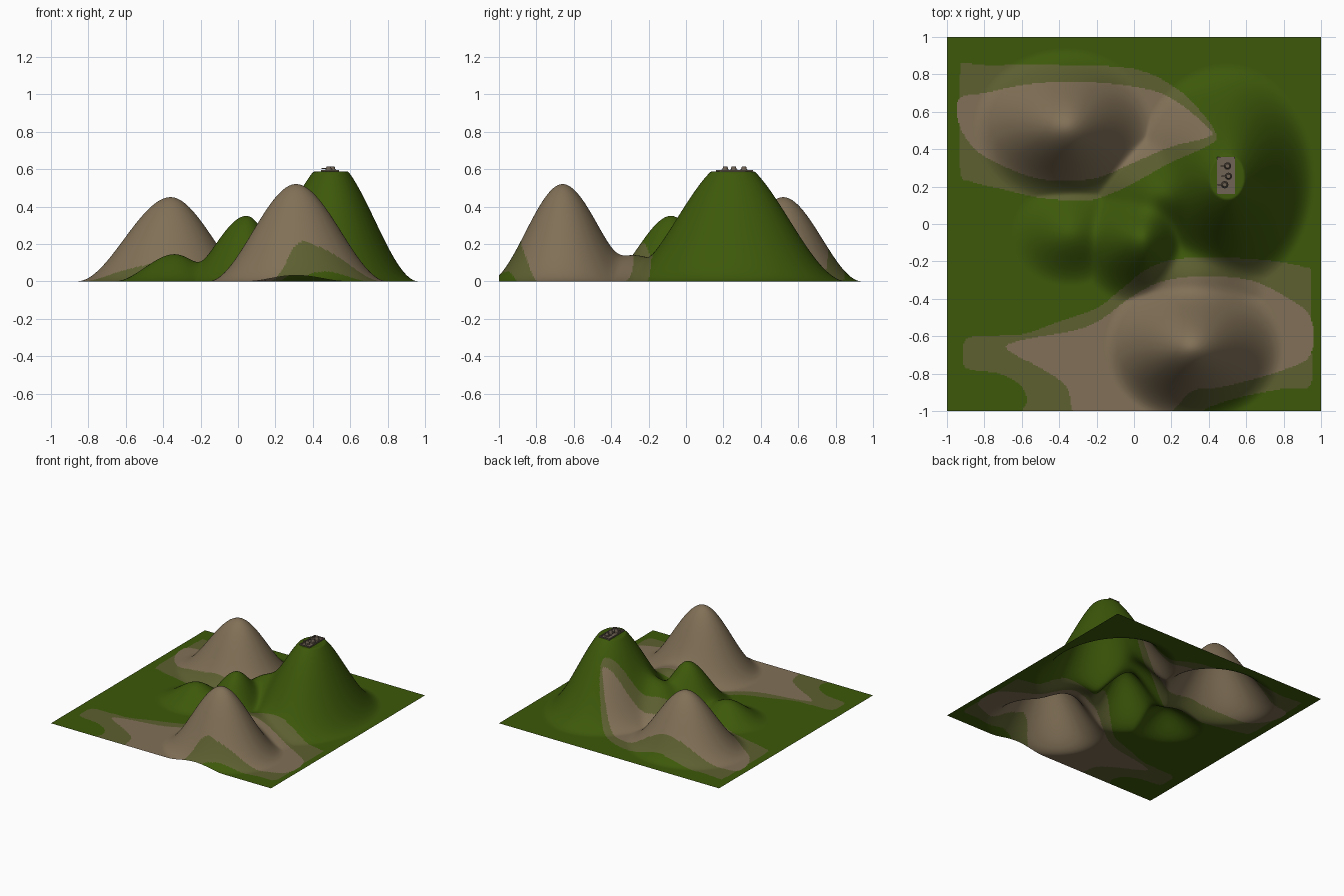
import bpy, bmesh, math

if "Cube" in bpy.data.objects:
    bpy.data.objects.remove(bpy.data.objects["Cube"])

def material(name, rgb):
    m = bpy.data.materials.new(name)
    m.diffuse_color = (*rgb, 1)
    m.use_nodes = True
    m.node_tree.nodes["Principled BSDF"].inputs["Base Color"].default_value = m.diffuse_color
    return m

GRASS = material("grass green", (0.046, 0.098, 0.003))
EARTH = material("brown earth", (0.220, 0.163, 0.095))
MIXED = material("olive earth edge", (0.108, 0.115, 0.030))
STONE = material("grey brown stone", (0.160, 0.125, 0.090))

# Hills: centre x, y, height, radius west, east, south, north
HILLS = [
    (-0.36, 0.52, 0.45, 0.50, 0.46, 0.42, 0.42),
    (0.31, -0.66, 0.52, 0.47, 0.49, 0.40, 0.42),
    (0.50, 0.25, 0.65, 0.50, 0.465, 0.61, 0.61),
    (0.045, -0.08, 0.35, 0.36, 0.28, 0.36, 0.32),
    (-0.34, -0.05, 0.145, 0.32, 0.30, 0.28, 0.28),
    (0.14, 0.16, 0.25, 0.36, 0.34, 0.30, 0.34),   # spur west of the high hill
    (0.32, -0.28, 0.14, 0.42, 0.40, 0.34, 0.34),  # saddle between front and high hill
]
PLATEAU = 0.586

def height(x, y):
    total = 0.0
    for cx, cy, h, w, e, s, n in HILLS:
        dx = (x - cx) / (e if x > cx else w)
        dy = (y - cy) / (n if y > cy else s)
        t = 1 - math.hypot(dx, dy)
        if t > 0:
            total += (h * t * t * (3 - 2 * t)) ** 2.6
    return min(total ** (1 / 2.6), PLATEAU)

# Outlines of the painted earth patches
NORTH_EDGE = [(-.93, .8), (-.91, .86), (-.8, .85), (-.4, .85), (0, .83), (.22, .73), (.35, .61),
              (.44, .48), (.40, .42), (.2, .33), (0, .22), (-.13, .16), (-.26, .125),
              (-.5, .14), (-.72, .19), (-.88, .23), (-.93, .3)]
NORTH_CORE = [(-.935, .67), (-.8, .7), (-.55, .75), (-.25, .76), (.08, .72), (.25, .64), (.38, .53),
              (.42, .48), (.35, .45), (.19, .41), (-.02, .32), (-.23, .24), (-.5, .24), (-.72, .32),
              (-.85, .4), (-.935, .53)]
SOUTH_EDGE = [(-.91, -.75), (-.91, -.64), (-.85, -.6), (-.6, -.59), (-.4, -.52), (-.2, -.45),
              (-.07, -.35), (.09, -.23), (.3, -.18), (.67, -.19), (.91, -.23), (.945, -.27),
              (.945, -.6), (.945, -.86), (.8, -.88), (.55, -.93), (.4, -.98), (.3, -1.02), (-.1, -1.02),
              (-.56, -1.02), (-.57, -.94), (-.61, -.86), (-.72, -.8), (-.87, -.78)]
SOUTH_CORE = [(-.68, -.67), (-.6, -.62), (-.25, -.55), (-.03, -.4), (.14, -.31), (.35, -.28),
              (.62, -.3), (.83, -.4), (.945, -.5), (.945, -.7), (.8, -.78), (.6, -.84), (.45, -.875),
              (.37, -.88), (.3, -.9), (.16, -1.02), (-.1, -1.02), (-.31, -1.02), (-.36, -.87), (-.5, -.77)]

def smooth_loop(pts, steps=4):
    out, n = [], len(pts)
    for i in range(n):
        a, b, c, d = (pts[(i + k) % n] for k in (-1, 0, 1, 2))
        for s in range(steps):
            t = s / steps
            out.append(tuple(0.5 * (2 * b[k] + (c[k] - a[k]) * t
                       + (2 * a[k] - 5 * b[k] + 4 * c[k] - d[k]) * t * t
                       + (3 * b[k] - a[k] - 3 * c[k] + d[k]) * t ** 3) for k in (0, 1)))
    return out

def crossings(loop, y):
    return [a[0] + (y - a[1]) * (b[0] - a[0]) / (b[1] - a[1])
            for a, b in zip(loop, loop[1:] + loop[:1]) if (a[1] > y) != (b[1] > y)]

def inside(xs, x):
    return sum(v > x for v in xs) % 2 == 1

# Terrain sheet, coloured by the patch each face falls in
N = 300
step = 2 / N
edges = [smooth_loop(p) for p in (NORTH_EDGE, SOUTH_EDGE)]
cores = [smooth_loop(p) for p in (NORTH_CORE, SOUTH_CORE)]
verts = [(-1 + i * step, -1 + j * step, height(-1 + i * step, -1 + j * step))
         for j in range(N + 1) for i in range(N + 1)]
faces, colours = [], []
for j in range(N):
    y = -1 + (j + 0.5) * step
    edge_x = [crossings(p, y) for p in edges]
    core_x = [crossings(p, y) for p in cores]
    for i in range(N):
        x = -1 + (i + 0.5) * step
        k = j * (N + 1) + i
        faces.append((k, k + 1, k + N + 2, k + N + 1))
        colours.append(1 if any(inside(c, x) for c in core_x)
                       else 2 if any(inside(c, x) for c in edge_x) else 0)
mesh = bpy.data.meshes.new("terrain")
mesh.from_pydata(verts, [], faces)
for m in (GRASS, EARTH, MIXED):
    mesh.materials.append(m)
for p, c in zip(mesh.polygons, colours):
    p.material_index = c
    p.use_smooth = True
bpy.context.collection.objects.link(bpy.data.objects.new("terrain", mesh))

def box(name, x, y, z, sx, sy, sz):
    bpy.ops.mesh.primitive_cube_add(size=1, location=(x, y, z + sz / 2))
    o = bpy.context.object
    o.name, o.scale = name, (sx, sy, sz)
    o.data.materials.append(STONE)
    return o

def drum(name, x, y, z, r, h, top=1.0):
    bpy.ops.mesh.primitive_cone_add(vertices=12, radius1=r, radius2=r * top, depth=h,
                                    location=(x, y, z + h / 2))
    o = bpy.context.object
    o.name = name
    o.data.materials.append(STONE)
    return o

# Walled hilltop emplacement
CX, CY, Z = 0.492, 0.26, PLATEAU - 0.003
box("emplacement_floor", CX, CY, Z, 0.085, 0.185, 0.004)
for s in (-1, 1):
    box("long_wall", CX + s * 0.043, CY, Z, 0.008, 0.198, 0.011)
    box("short_wall", CX, CY + s * 0.095, Z, 0.094, 0.008, 0.011)

# Three small round posts, each with a tapered cap and a beam
for x, y in ((0.50, 0.31), (0.505, 0.255), (0.485, 0.21)):
    drum("post_base", x, y, Z, 0.020, 0.014)
    drum("post_cap", x, y, Z + 0.014, 0.016, 0.018, 0.7)
    box("post_beam", x - 0.018, y, Z + 0.018, 0.04, 0.006, 0.006)
